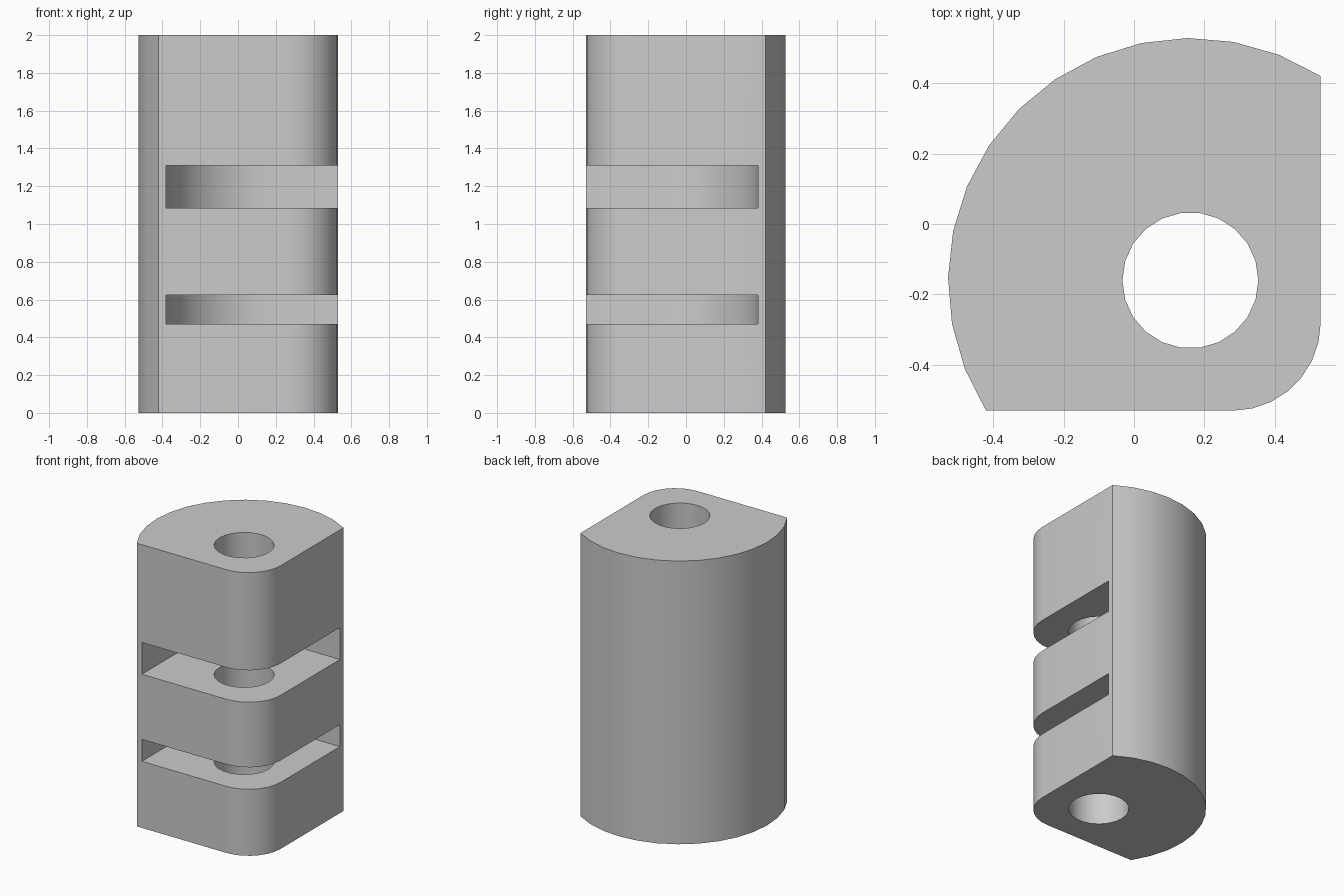
import bpy
import bmesh
from math import cos, sin, radians, atan2, hypot, tau

if "Cube" in bpy.data.objects:
    bpy.data.objects.remove(bpy.data.objects["Cube"], do_unlink=True)

HALF = 0.53          # half width of the block
AXIS = 0.16          # bore axis sits at (AXIS, -AXIS)
HEIGHT = 2.0


def arc(cx, cy, r, start, end, steps):
    """Points on an arc, angles in degrees."""
    angles = [radians(start + (end - start) * i / steps) for i in range(steps + 1)]
    return [(cx + r * cos(a), cy + r * sin(a)) for a in angles]


def prism(name, outline, z0, z1):
    """Extrude a counter-clockwise outline from z0 to z1."""
    bm = bmesh.new()
    base = bm.faces.new([bm.verts.new((x, y, z0)) for x, y in outline])
    top = bmesh.ops.extrude_face_region(bm, geom=[base])["geom"]
    verts = [v for v in top if isinstance(v, bmesh.types.BMVert)]
    bmesh.ops.translate(bm, vec=(0, 0, z1 - z0), verts=verts)
    bmesh.ops.recalc_face_normals(bm, faces=bm.faces)
    mesh = bpy.data.meshes.new(name)
    bm.to_mesh(mesh)
    bm.free()
    obj = bpy.data.objects.new(name, mesh)
    bpy.context.collection.objects.link(obj)
    return obj


def cut(target, cutter):
    """Subtract the cutter, then discard it."""
    cutter.hide_render = True
    mod = target.modifiers.new("cut", "BOOLEAN")
    mod.operation = "DIFFERENCE"
    mod.solver = "EXACT"
    mod.object = cutter
    bpy.context.view_layer.objects.active = target
    bpy.ops.object.modifier_apply(modifier=mod.name)
    bpy.data.objects.remove(cutter, do_unlink=True)


# Material
grey = bpy.data.materials.new("plain grey")
grey.use_nodes = True
colour = (0.6, 0.6, 0.6, 1)
grey.diffuse_color = colour
grey.node_tree.nodes["Principled BSDF"].inputs["Base Color"].default_value = colour

# Block: round back, flat front and left side, rounded corner between them
flat_end = HALF - 0.11
radius = hypot(HALF - AXIS, flat_end + AXIS)
start = atan2(flat_end + AXIS, HALF - AXIS) * 360 / tau
back = arc(AXIS, -AXIS, radius, start, 270 - start, 14)
fillet = 0.25
corner = arc(HALF - fillet, fillet - HALF, fillet, -90, 0, 7)
block = prism("slotted_block", back + corner, 0, HEIGHT)
block.data.materials.append(grey)

# Two slots with a rounded back wall, open at the front and left side
reach = 0.8
slot = [(reach, -reach), (reach, 0.38)]
slot += arc(AXIS, -AXIS, 0.54, 90, 180, 12) + [(-0.38, -reach)]
for z0, z1 in ((0.47, 0.625), (1.085, 1.31)):
    cut(block, prism("slot_cutter", slot, z0, z1))

# Vertical bore through the whole height
bore = arc(AXIS, -AXIS, 0.193, 0, 360, 22)[:-1]
cut(block, prism("bore_cutter", bore, -0.1, HEIGHT + 0.1))

# Smooth curved walls, crisp edges
bpy.ops.object.select_all(action="DESELECT")
block.select_set(True)
bpy.context.view_layer.objects.active = block
bpy.ops.object.shade_smooth_by_angle(angle=radians(30))
